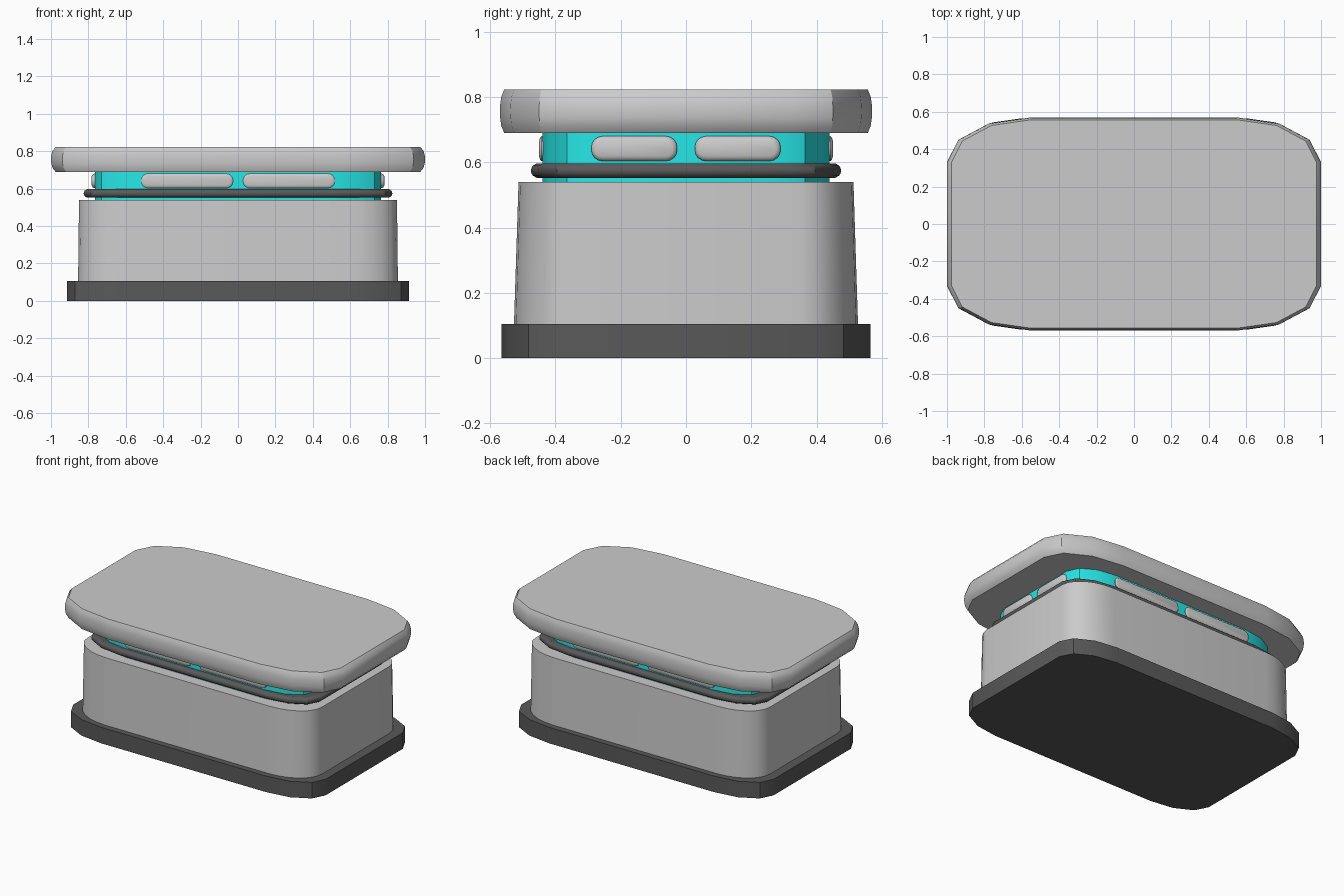
import bpy, bmesh, math
from mathutils import Matrix

if "Cube" in bpy.data.objects:
    bpy.data.objects.remove(bpy.data.objects["Cube"])


def material(name, color):
    m = bpy.data.materials.new(name)
    m.diffuse_color = color
    m.use_nodes = True
    m.node_tree.nodes["Principled BSDF"].inputs["Base Color"].default_value = m.diffuse_color
    return m


DARK = material("dark_rubber", (0.1, 0.1, 0.1, 1))
CYAN = material("cyan", (0.02, 0.8, 0.8, 1))


def outline(cx, cy, rx, ry, seg):
    """Rounded rectangle with elliptical corners around (+-cx, +-cy)."""
    pts = []
    for q, (sx, sy) in enumerate([(1, 1), (-1, 1), (-1, -1), (1, -1)]):
        for i in range(seg + 1):
            a = math.radians(90 * (q + i / seg))
            pts.append((sx * cx + rx * math.cos(a), sy * cy + ry * math.sin(a)))
    return pts


def loft(name, half, radius, profile, seg=3, mat=None, matrix=None, angle=30):
    """Stack rounded outlines; profile rows are (inset_x, inset_y, z)."""
    bm = bmesh.new()
    cx, cy = half[0] - radius[0], half[1] - radius[1]
    rings = [[bm.verts.new((x, y, z)) for x, y in
              outline(cx, cy, radius[0] - ix, radius[1] - iy, seg)]
             for ix, iy, z in profile]
    n = len(rings[0])
    for a, b in zip(rings, rings[1:]):
        for i in range(n):
            j = (i + 1) % n
            bm.faces.new((a[i], a[j], b[j], b[i]))
    bm.faces.new(rings[0][::-1])
    bm.faces.new(rings[-1])
    if matrix:
        bm.transform(matrix)
    me = bpy.data.meshes.new(name)
    bm.to_mesh(me)
    bm.free()
    ob = bpy.data.objects.new(name, me)
    bpy.context.collection.objects.link(ob)
    if mat:
        me.materials.append(mat)
    bpy.ops.object.select_all(action='DESELECT')
    ob.select_set(True)
    bpy.context.view_layer.objects.active = ob
    bpy.ops.object.shade_smooth_by_angle(angle=math.radians(angle))
    return ob


def bulge(z0, z1, ix, iy, steps=6):
    """Round side profile, widest halfway up."""
    rows = []
    for i in range(steps + 1):
        t = -1 + 2 * i / steps
        k = 1 - math.sqrt(max(0, 1 - t * t * 0.95))
        k /= 1 - math.sqrt(0.05)
        rows.append((ix * k, iy * k, z0 + (z1 - z0) * (t + 1) / 2))
    return rows


# Foot plate and tapered body
loft("base_plate", (0.915, 0.565), (0.315, 0.165),
     [(0, 0, 0), (0, 0, 0.105)], mat=DARK)
loft("body", (0.855, 0.527), (0.265, 0.177),
     [(0, 0, 0.105), (0.005, 0.014, 0.54)], seg=6, angle=40)

# Coloured neck with a dark gasket around it
loft("neck", (0.765, 0.44), (0.26, 0.15),
     [(0, 0, 0.53), (0, 0, 0.70)], mat=CYAN)
loft("gasket", (0.825, 0.475), (0.29, 0.16),
     bulge(0.552, 0.597, 0.018, 0.018), mat=DARK)

# Overhanging lid with a bulging rim
loft("lid", (1.0, 0.57), (0.45, 0.24), bulge(0.69, 0.823, 0.025, 0.013))

# Rounded bars, two per side
for side, angle, dist, length, proud in [
        ("front", 0, 0.44, 0.49, 0.01), ("right", 90, 0.765, 0.263, 0.018),
        ("back", 180, 0.44, 0.49, 0.01), ("left", 270, 0.765, 0.263, 0.018)]:
    for k in (-1, 1):
        m = (Matrix.Rotation(math.radians(angle), 4, 'Z')
             @ Matrix.Translation((k * (0.027 + length / 2), -dist, 0.642))
             @ Matrix.Rotation(math.pi / 2, 4, 'X'))
        loft(f"{side}_bar_{'a' if k < 0 else 'b'}", (length / 2, 0.038),
             (0.034, 0.034),
             [(0, 0, -0.02), (0, 0, proud * 0.3), (0.004, 0.004, proud * 0.7),
              (0.014, 0.014, proud)], seg=4, matrix=m, angle=40)
